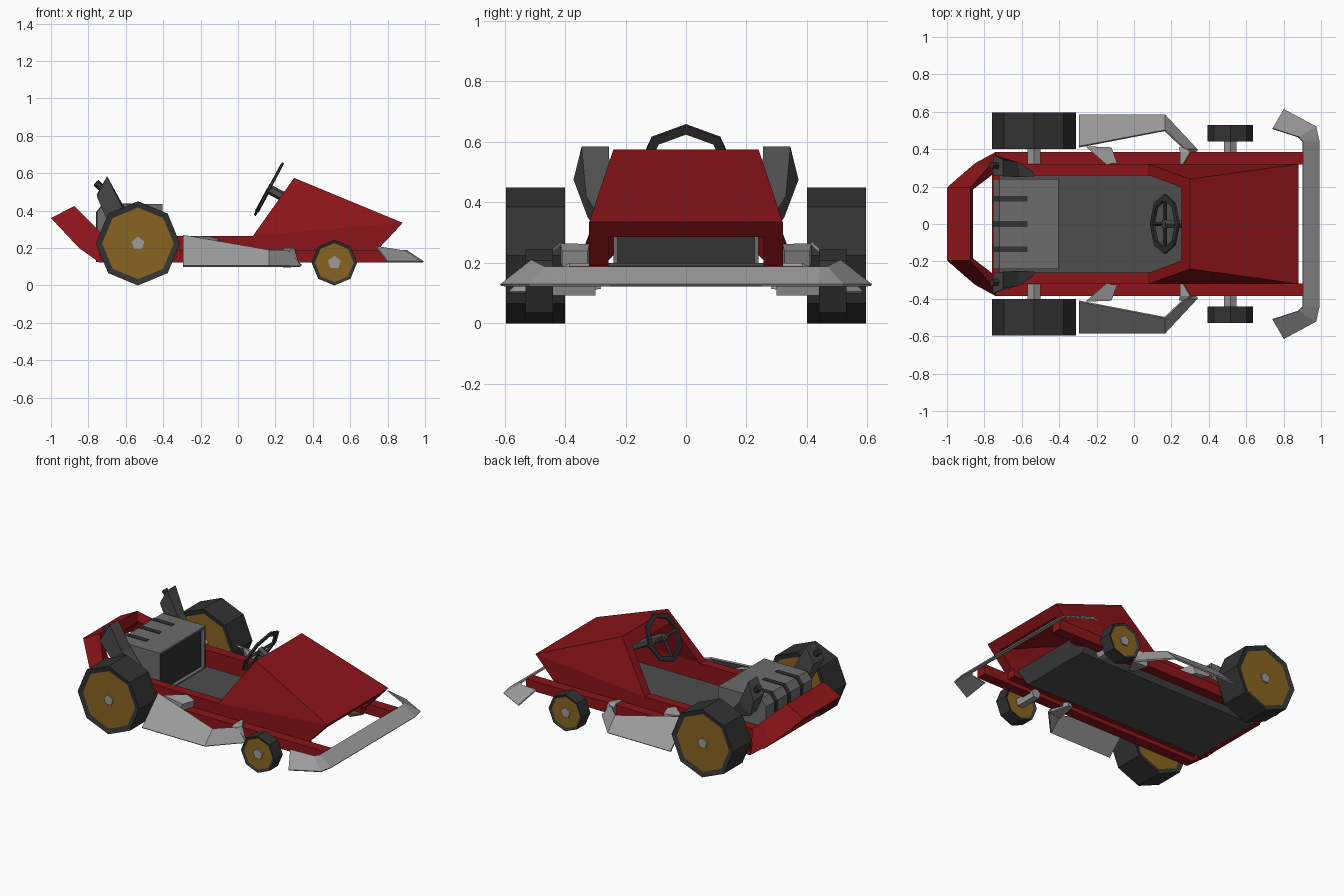
import bpy, bmesh, math
from mathutils import Vector, Matrix

if "Cube" in bpy.data.objects:
    bpy.data.objects.remove(bpy.data.objects["Cube"])


def mat(name, rgb):
    m = bpy.data.materials.new(name)
    m.diffuse_color = (*rgb, 1)
    m.use_nodes = True
    m.node_tree.nodes["Principled BSDF"].inputs["Base Color"].default_value = m.diffuse_color
    return m


RED = mat("red_paint", (0.26, 0.007, 0.01))
GOLD = mat("gold_rim", (0.25, 0.13, 0.015))
BLACK = mat("black_rubber", (0.033, 0.033, 0.033))
DARK = mat("dark_grey", (0.075, 0.075, 0.075))
MID = mat("engine_grey", (0.15, 0.15, 0.15))
STEEL = mat("steel_grey", (0.33, 0.33, 0.33))


def finish(name, bm, color=None, mirror=False, thick=0):
    bmesh.ops.remove_doubles(bm, verts=bm.verts, dist=1e-5)
    bmesh.ops.recalc_face_normals(bm, faces=bm.faces)
    me = bpy.data.meshes.new(name)
    bm.to_mesh(me)
    bm.free()
    ob = bpy.data.objects.new(name, me)
    bpy.context.collection.objects.link(ob)
    for c in (color if isinstance(color, list) else [color]):
        if c:
            me.materials.append(c)
    if thick:
        s = ob.modifiers.new("thickness", "SOLIDIFY")
        s.thickness, s.offset = thick, 0
    if mirror:
        m = ob.modifiers.new("mirror", "MIRROR")
        m.use_axis = (False, True, False)
        m.use_clip = True
    return ob


def loft(name, rings, color=None, closed=True, caps=True, cyclic=False, **kw):
    """Skin consecutive rings of equal point count."""
    bm = bmesh.new()
    vs = [[bm.verts.new(p) for p in r] for r in rings]
    n = len(vs[0])
    pairs = list(zip(vs, vs[1:])) + ([(vs[-1], vs[0])] if cyclic else [])
    for a, b in pairs:
        for i in range(n if closed else n - 1):
            j = (i + 1) % n
            bm.faces.new((a[i], a[j], b[j], b[i]))
    if closed and caps and not cyclic:
        bm.faces.new(vs[0])
        bm.faces.new(vs[-1])
    return finish(name, bm, color, **kw)


def box(name, x, y, z, color=None, mirror=False):
    def ring(h):
        return [(x[0], y[0], h), (x[1], y[0], h), (x[1], y[1], h), (x[0], y[1], h)]
    return loft(name, [ring(z[0]), ring(z[1])], color, mirror=mirror)


def rod(name, a, b, r, sides, color=None, mirror=False):
    a, b = Vector(a), Vector(b)
    rot = (b - a).to_track_quat('Z', 'Y').to_matrix().to_4x4()
    bm = bmesh.new()
    bmesh.ops.create_cone(bm, cap_ends=True, segments=sides, radius1=r, radius2=r,
                          depth=(b - a).length, matrix=Matrix.Translation((a + b) / 2) @ rot)
    return finish(name, bm, color, mirror)


def wheel(name, x, r, y0, y1):
    # octagonal tyre with a slightly sunk gold rim on both sides, hub and axle
    bm = bmesh.new()
    m = Matrix.Translation((x, (y0 + y1) / 2, r)) @ Matrix.Rotation(math.pi / 2, 4, 'X')
    bmesh.ops.create_cone(bm, cap_ends=True, segments=8, radius1=r, radius2=r,
                          depth=y1 - y0, matrix=m)
    bm.normal_update()
    for f in [f for f in bm.faces if len(f.verts) == 8]:
        bmesh.ops.inset_region(bm, faces=[f], thickness=r * 0.15, depth=-0.008)
        f.material_index = 1
    finish(name, bm, [BLACK, GOLD], mirror=True)
    rod(name + "_axle", (x, 0.30, r), (x, y1, r), 0.036, 5, STEEL, True)


wheel("rear_wheel", -0.535, 0.225, 0.40, 0.595)
wheel("front_wheel", 0.515, 0.122, 0.44, 0.53)

# chassis rails, hull walls and tray floor with raised lips
box("side_rail", (-0.74, 0.905), (0.318, 0.385), (0.122, 0.19), RED, True)
box("hull_wall", (-0.73, 0.08), (0.26, 0.321), (0.15, 0.265), RED, True)
box("front_hull_wall", (0.08, 0.72), (0.26, 0.32), (0.15, 0.20), RED, True)
loft("floor", [[(-0.75, y, 0.155), (-0.72, y, 0.122 + lip), (0.62, y, 0.122 + lip), (0.70, y, 0.19),
                (0.68, y, 0.20), (0.60, y, 0.155)]
               for y, lip in ((-0.285, 0.03), (-0.25, 0), (0.25, 0), (0.285, 0.03))], DARK)

# hood: outer skin from cockpit to nose, folded back as an inner skin
def arch(pts):
    return pts + [(x, -y, z) for x, y, z in reversed(pts)]


loft("hood", [arch(p) for p in (
    [(0.08, 0.32, 0.19), (0.08, 0.32, 0.265), (0.30, 0.24, 0.575)],
    [(0.745, 0.32, 0.19), (0.88, 0.32, 0.335), (0.88, 0.32, 0.335)],
    [(0.745, 0.257, 0.19), (0.835, 0.257, 0.285), (0.835, 0.257, 0.285)],
    [(0.08, 0.26, 0.19), (0.08, 0.26, 0.265), (0.255, 0.195, 0.51)])],
    RED, closed=False, cyclic=True)

# raised tail hoop
loft("tail_hoop", [
    [(-0.74, 0.385, 0.122), (-0.715, 0.325, 0.265), (-0.715, 0.265, 0.265), (-0.73, 0.265, 0.125)],
    [(-0.85, 0.325, 0.20), (-0.775, 0.31, 0.325), (-0.755, 0.265, 0.30), (-0.80, 0.265, 0.20)],
    [(-1.0, 0.195, 0.36), (-0.875, 0.195, 0.425), (-0.86, 0.185, 0.36), (-0.92, 0.185, 0.28)],
    [(-1.0, 0, 0.36), (-0.875, 0, 0.425), (-0.86, 0, 0.36), (-0.92, 0, 0.28)]],
    RED, caps=False, mirror=True)
box("tail_crossbar", (-0.76, -0.72), (-0.27, 0.27), (0.125, 0.20), RED)

# engine block with recessed front and rear vent slots
prof = [(-0.75, 0.15), (-0.405, 0.15), (-0.405, 0.435), (-0.72, 0.435), (-0.755, 0.39)]
eng = bmesh.new()
sides = [[eng.verts.new((x, y, z)) for x, z in prof] for y in (-0.24, 0.24)]
for i in range(5):
    j = (i + 1) % 5
    eng.faces.new((sides[0][i], sides[0][j], sides[1][j], sides[1][i]))
for s in sides:
    eng.faces.new(s)
bmesh.ops.recalc_face_normals(eng, faces=eng.faces)
eng.normal_update()
front = max(eng.faces, key=lambda f: f.calc_center_median().x)
bmesh.ops.inset_region(eng, faces=[front], thickness=0.018)
bmesh.ops.inset_region(eng, faces=[front], thickness=0.0, depth=-0.025)
front.material_index = 1
finish("engine", eng, [MID, BLACK])
for i, y in enumerate((-0.135, 0, 0.135)):
    loft(f"engine_vent_{i}", [[(-0.757, s, 0.2), (-0.759, s, 0.391), (-0.722, s, 0.439),
                              (-0.57, s, 0.439), (-0.57, s, 0.42), (-0.70, s, 0.40), (-0.70, s, 0.2)]
                             for s in (y - 0.015, y + 0.015)], BLACK)

# exhaust funnels flaring up and back
loft("exhaust", [
    [(-0.53, 0.255, 0.33), (-0.54, 0.28, 0.34), (-0.58, 0.285, 0.30), (-0.57, 0.255, 0.29)],
    [(-0.61, 0.25, 0.42), (-0.62, 0.33, 0.42), (-0.70, 0.325, 0.35), (-0.70, 0.26, 0.36)],
    [(-0.70, 0.255, 0.585), (-0.70, 0.345, 0.585), (-0.755, 0.372, 0.475), (-0.755, 0.26, 0.485)]],
    DARK, mirror=True)
rod("exhaust_pipe", (-0.66, 0.305, 0.46), (-0.76, 0.315, 0.55), 0.02, 6, BLACK, True)

# steering wheel: eight-sided ring, spokes and column
hub = Vector((0.165, 0, 0.515))
up = Vector((0.15, 0, 0.28)).normalized()
side = Vector((0, 1, 0))
nrm = side.cross(up)


def spoke_dir(k):
    return up * math.cos(k * math.pi / 4) + side * math.sin(k * math.pi / 4)


loft("steering_wheel", [[hub + spoke_dir(k) * r + nrm * h for r, h in
                         ((0.16, 0.006), (0.16, -0.006), (0.128, -0.008), (0.128, 0.008))]
                        for k in range(8)], BLACK, cyclic=True)
for k in (2, 4, 6):
    rod(f"steering_spoke_{k}", hub, hub + spoke_dir(k) * 0.135, 0.011, 4, BLACK)
rod("steering_column", hub - Vector((0.008, 0, -0.005)), (0.38, 0, 0.40), 0.026, 6, DARK)

# side guards with mounting arms
loft("side_guard", [
    [(-0.295, 0.582, 0.102), (0.165, 0.582, 0.102), (0.335, 0.40, 0.102), (0.335, 0.39, 0.11)],
    [(-0.295, 0.412, 0.267), (0.165, 0.50, 0.187), (0.27, 0.40, 0.187), (0.25, 0.38, 0.187)]],
    STEEL, closed=False, thick=0.01, mirror=True)
loft("side_guard_rear_arm", [
    [(-0.26, 0.415, 0.265), (-0.12, 0.41, 0.24), (-0.09, 0.325, 0.24), (-0.15, 0.32, 0.262)],
    [(-0.24, 0.415, 0.20), (-0.14, 0.41, 0.19), (-0.10, 0.325, 0.192), (-0.15, 0.32, 0.192)]],
    STEEL, mirror=True)
loft("side_guard_front_arm", [
    [(0.24, 0.41, 0.187), (0.27, 0.41, 0.187), (0.325, 0.40, 0.10), (0.24, 0.41, 0.095)],
    [(0.245, 0.385, 0.20), (0.30, 0.385, 0.20), (0.33, 0.385, 0.10), (0.245, 0.385, 0.095)],
    [(0.245, 0.318, 0.20), (0.26, 0.318, 0.20), (0.28, 0.28, 0.115), (0.245, 0.28, 0.115)]],
    STEEL, mirror=True)

# wrap-round front bumper
loft("front_bumper", [
    [(0.902, 0, 0.185), (0.902, 0.44, 0.185), (0.88, 0.465, 0.185), (0.74, 0.51, 0.207)],
    [(0.99, 0, 0.126), (0.99, 0.44, 0.126), (0.973, 0.52, 0.126), (0.80, 0.613, 0.126)]],
    STEEL, closed=False, thick=0.008, mirror=True)
